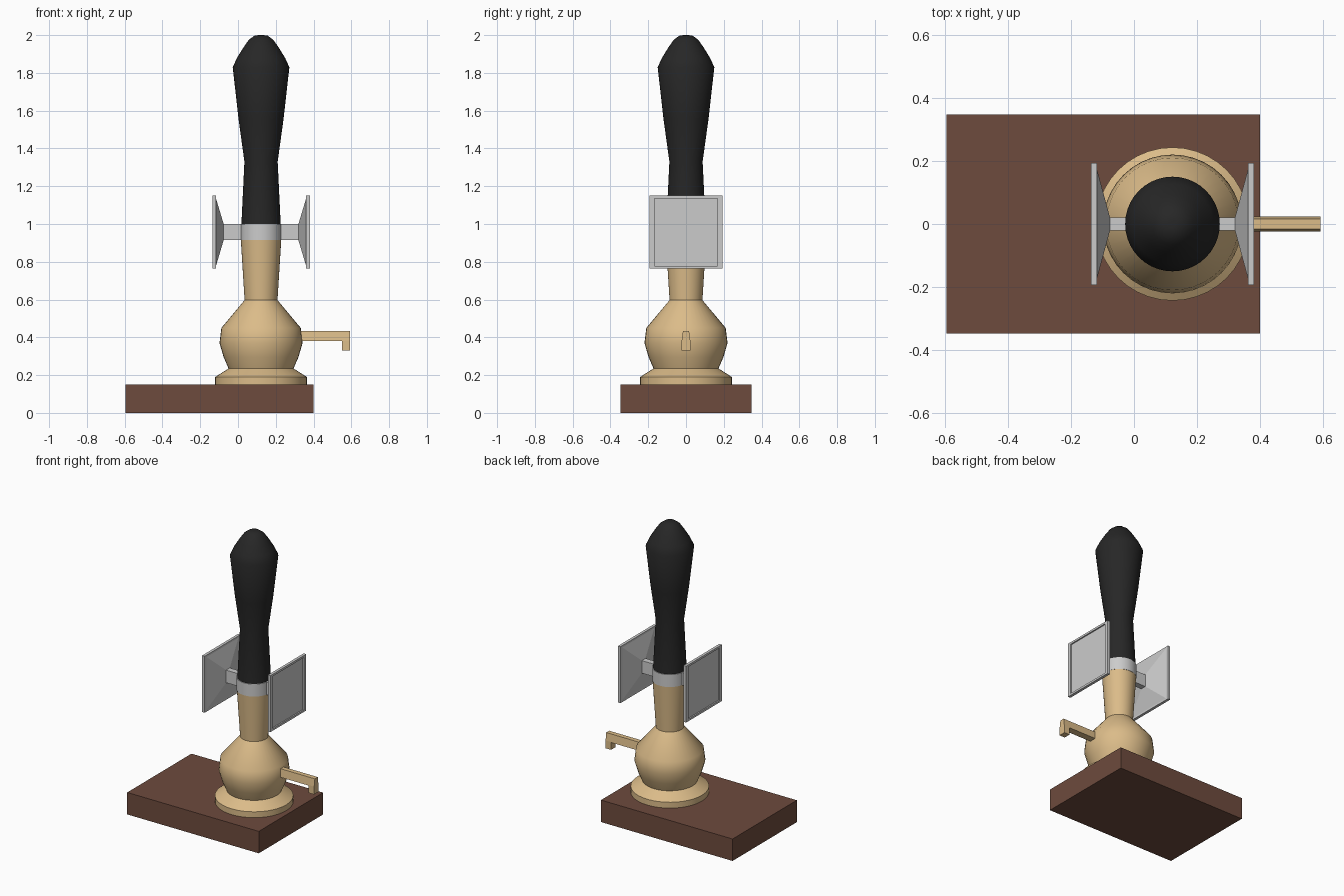
import bpy, bmesh, math

if "Cube" in bpy.data.objects:
    bpy.data.objects.remove(bpy.data.objects["Cube"])

AXIS_X = 0.122   # centre line of the turned column


def material(name, rgb):
    m = bpy.data.materials.new(name)
    m.diffuse_color = (*rgb, 1)
    m.use_nodes = True
    m.node_tree.nodes["Principled BSDF"].inputs["Base Color"].default_value = m.diffuse_color
    return m


def finish(name, bm, mat=None, loc=(0, 0, 0), smooth=None):
    bmesh.ops.recalc_face_normals(bm, faces=bm.faces)
    me = bpy.data.meshes.new(name)
    bm.to_mesh(me)
    bm.free()
    ob = bpy.data.objects.new(name, me)
    bpy.context.collection.objects.link(ob)
    ob.location = loc
    if mat:
        me.materials.append(mat)
    if smooth:
        bpy.ops.object.select_all(action='DESELECT')
        ob.select_set(True)
        bpy.context.view_layer.objects.active = ob
        bpy.ops.object.shade_smooth_by_angle(angle=math.radians(smooth))
    return ob


def loft(bm, rings):
    """Skin a list of equal-length point rings and cap both ends."""
    vs = [[bm.verts.new(p) for p in r] for r in rings]
    n = len(vs[0])
    for a, b in zip(vs, vs[1:]):
        for i in range(n):
            j = (i + 1) % n
            bm.faces.new((a[i], a[j], b[j], b[i]))
    bm.faces.new(vs[0][::-1])
    bm.faces.new(vs[-1])


def lathe(name, profile, mat=None, n=40):
    bm = bmesh.new()
    loft(bm, [[(r * math.cos(math.tau * i / n), r * math.sin(math.tau * i / n), z)
               for i in range(n)] for r, z in profile])
    return finish(name, bm, mat, (AXIS_X, 0, 0), 38)


brass = material("brass", (0.71, 0.50, 0.25))
wood = material("wood", (0.155, 0.07, 0.047))
black = material("black", (0.02, 0.02, 0.02))

# wooden base block
bm = bmesh.new()
loft(bm, [[(x, y, z) for x, y in ((-0.595, -0.347), (0.4, -0.347), (0.4, 0.347), (-0.595, 0.347))]
          for z in (0, 0.15)])
finish("base_block", bm, wood)

# turned column, collar and grip
lathe("brass_column", [(0.243, 0.15), (0.243, 0.19), (0.172, 0.235), (0.198, 0.295), (0.22, 0.37),
                       (0.21, 0.45), (0.087, 0.597), (0.107, 0.915)], brass)
lathe("collar", [(0.109, 0.915), (0.109, 1.0)])
lathe("handle_grip", [(0.104, 1.0), (0.088, 1.33), (0.119, 1.555), (0.15, 1.83), (0.127, 1.88),
                      (0.093, 1.935), (0.065, 1.975), (0.035, 1.997), (0.012, 2.0)], black)

# flared square plates on side arms, mirrored about the column
bm = bmesh.new()
sections = [(0.09, 0.02, 0.043), (0.198, 0.02, 0.043), (0.239, 0.172, 0.18), (0.239, 0.193, 0.193),
            (0.258, 0.193, 0.193), (0.258, 0.168, 0.179), (0.249, 0.168, 0.179)]
loft(bm, [[(x, sy * hy, sz * hz) for sy, sz in ((-1, -1), (1, -1), (1, 1), (-1, 1))]
          for x, hy, hz in sections])
plates = finish("side_plates", bm, None, (AXIS_X, 0, 0.957))
plates.modifiers.new("mirror", 'MIRROR').use_mirror_merge = False

# spout: tapered bar with a downturned tip
bm = bmesh.new()


def spout_section(x, bottom):
    return [(x, -0.024, bottom), (x, 0.024, bottom), (x, 0.023, 0.383), (x, 0.016, 0.434),
            (x, -0.016, 0.434), (x, -0.023, 0.383)]


loft(bm, [spout_section(x, b) for x, b in ((0.3, 0.38), (0.55, 0.38), (0.55, 0.33), (0.592, 0.33))])
bmesh.ops.remove_doubles(bm, verts=bm.verts, dist=0.0001)
finish("spout", bm, brass)
